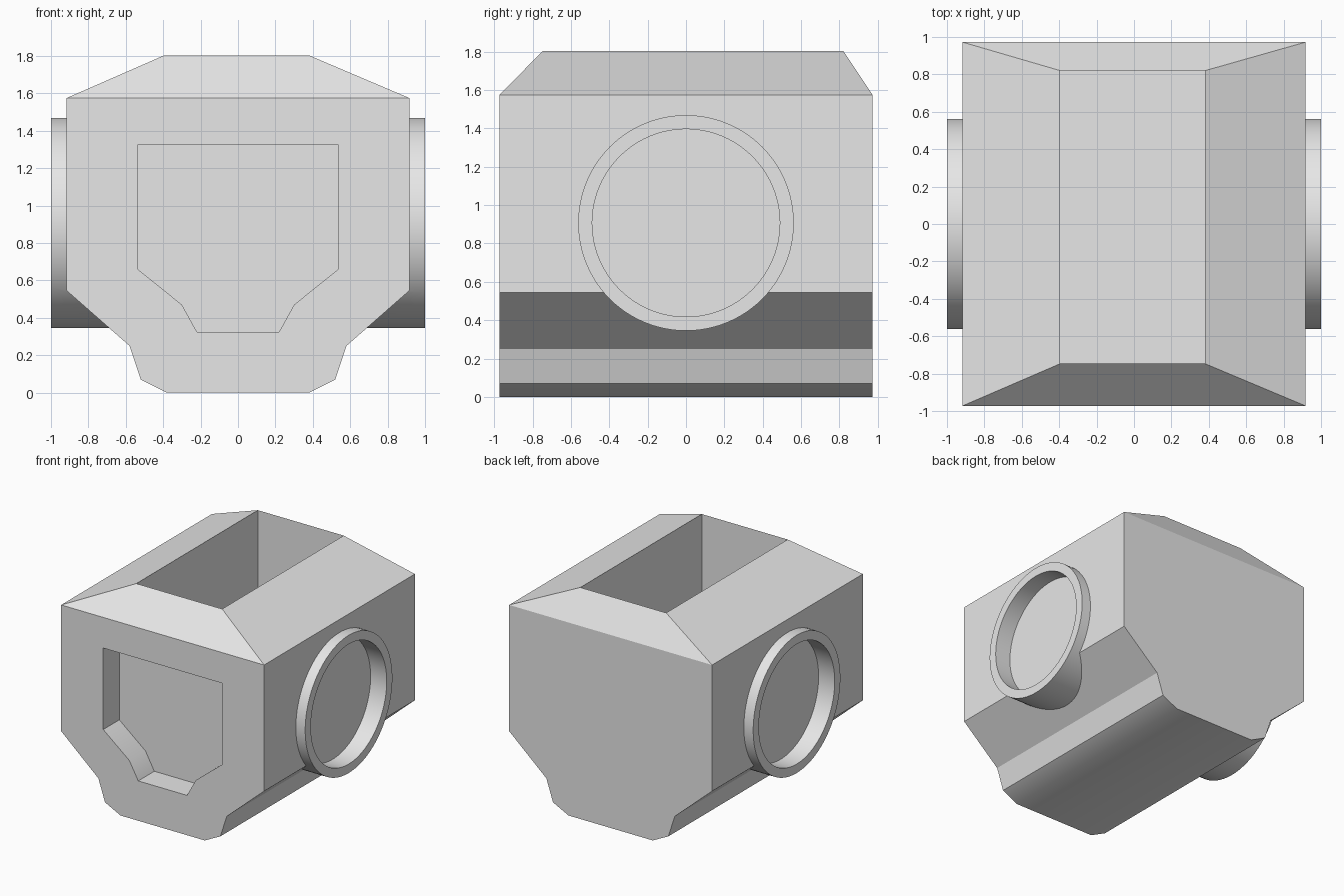
import bpy, bmesh, math
from mathutils import Matrix

if "Cube" in bpy.data.objects:
    bpy.data.objects.remove(bpy.data.objects["Cube"], do_unlink=True)

grey = bpy.data.materials.new("light grey")
grey.use_nodes = True
COLOUR = (0.8, 0.8, 0.8, 1)
grey.diffuse_color = COLOUR
grey.node_tree.nodes["Principled BSDF"].inputs["Base Color"].default_value = COLOUR


def make_object(name, bm):
    bmesh.ops.recalc_face_normals(bm, faces=bm.faces)
    mesh = bpy.data.meshes.new(name)
    bm.to_mesh(mesh)
    bm.free()
    mesh.materials.append(grey)
    obj = bpy.data.objects.new(name, mesh)
    bpy.context.collection.objects.link(obj)
    return obj


def prism(half_profile, y0, y1):
    """Mirror an (x, z) half profile and extrude it from y0 to y1."""
    outline = half_profile + [(-x, z) for x, z in reversed(half_profile)]
    bm = bmesh.new()
    face = bm.faces.new([bm.verts.new((x, y0, z)) for x, z in outline])
    new = bmesh.ops.extrude_face_region(bm, geom=[face])["geom"]
    verts = [g for g in new if isinstance(g, bmesh.types.BMVert)]
    bmesh.ops.translate(bm, verts=verts, vec=(0, y1 - y0, 0))
    bmesh.ops.recalc_face_normals(bm, faces=bm.faces)
    return bm


def side_cylinder(name, radius, x0, x1):
    bm = bmesh.new()
    place = Matrix.Translation(((x0 + x1) / 2, 0, 0.907)) @ Matrix.Rotation(math.pi / 2, 4, "Y")
    bmesh.ops.create_cone(bm, cap_ends=True, segments=96, radius1=radius,
                          radius2=radius, depth=abs(x1 - x0), matrix=place)
    return make_object(name, bm)


def combine(target, tool, operation):
    """Apply a boolean to the target and discard the tool."""
    tool.hide_render = True
    mod = target.modifiers.new(operation.lower(), "BOOLEAN")
    mod.object, mod.operation, mod.solver = tool, operation, "EXACT"
    bpy.ops.object.select_all(action="DESELECT")
    bpy.context.view_layer.objects.active = target
    target.select_set(True)
    bpy.ops.object.modifier_apply(modifier=mod.name)
    bpy.data.objects.remove(tool, do_unlink=True)


# Body: stepped keel profile, with a tapered roof raised from the top face
LEFT, RIGHT, FRONT, BACK, TOP = -0.395, 0.38, -0.747, 0.82, 1.803
bm = prism([(0.38, 0), (0.52, 0.07), (0.58, 0.25), (0.916, 0.545), (0.916, 1.575)], -0.972, 0.972)
roof = max(bm.faces, key=lambda f: f.calc_center_median().z)
raised = bmesh.ops.extrude_face_region(bm, geom=[roof])["geom"]
bmesh.ops.delete(bm, geom=[roof], context="FACES")
for v in [g for g in raised if isinstance(g, bmesh.types.BMVert)]:
    v.co = (RIGHT if v.co.x > 0 else LEFT, BACK if v.co.y > 0 else FRONT, TOP)

# Open well: the roof's top face is pushed down with straight walls
lid = max(bm.faces, key=lambda f: f.calc_center_median().z)
sunk = bmesh.ops.extrude_face_region(bm, geom=[lid])["geom"]
bmesh.ops.delete(bm, geom=[lid], context="FACES")
for v in [g for g in sunk if isinstance(g, bmesh.types.BMVert)]:
    v.co.z = 0.8
body = make_object("body", bm)

# Round sockets on both sides
for side in (-1, 1):
    combine(body, side_cylinder("socket", 0.562, side * 0.5, side), "UNION")
    combine(body, side_cylinder("socket_cutter", 0.489, side * 0.855, side * 1.1), "DIFFERENCE")

# Shield-shaped recess in the front
recess = [(0.22, 0.325), (0.30, 0.47), (0.536, 0.66), (0.536, 1.325)]
combine(body, make_object("recess_cutter", prism(recess, -1.1, -0.765)), "DIFFERENCE")

bpy.ops.object.shade_smooth_by_angle(angle=math.radians(30))
